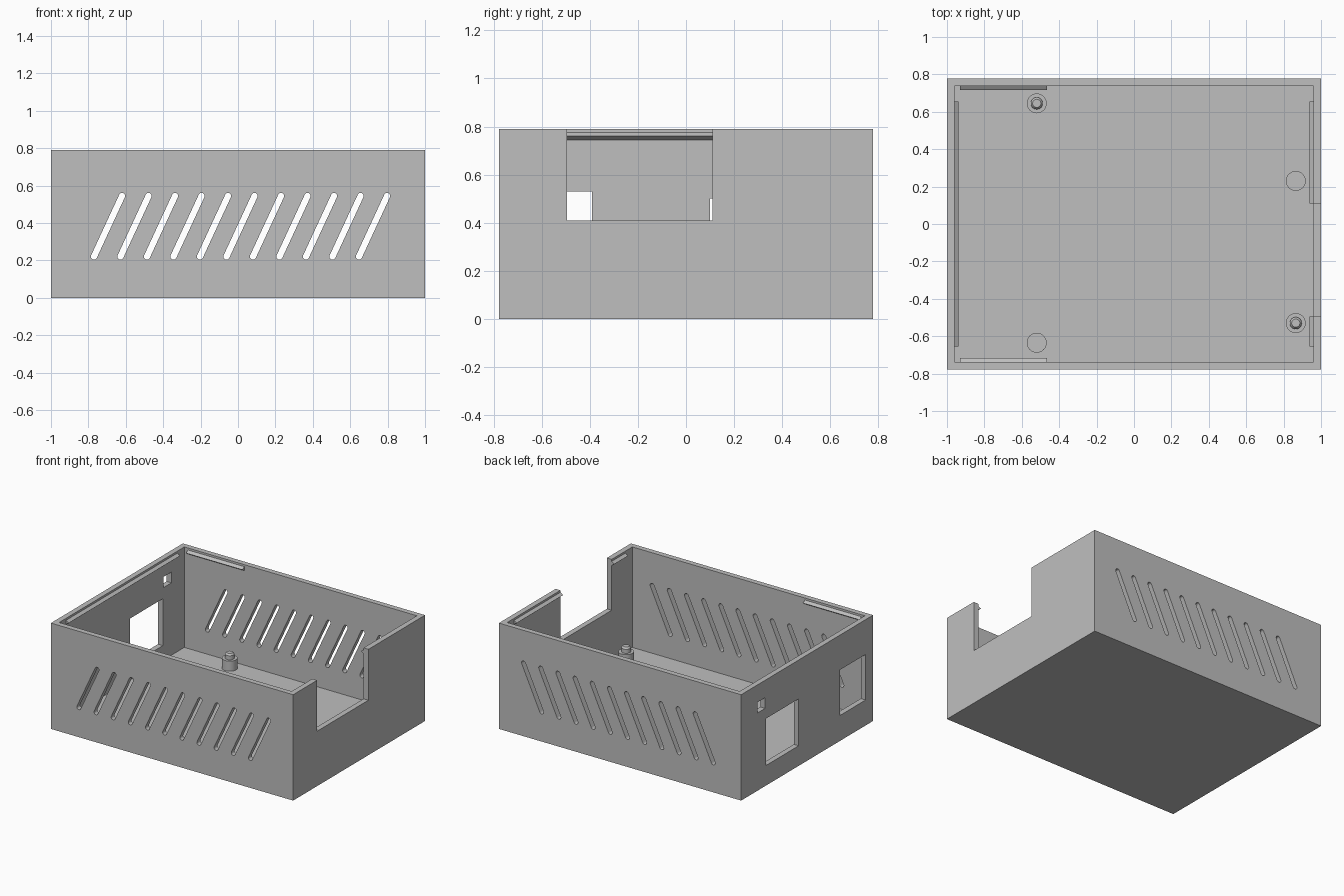
import bpy, bmesh, math
from mathutils import Vector

cube = bpy.data.objects.get("Cube")
if cube:
    bpy.data.objects.remove(cube, do_unlink=True)

HX, HY, H, WALL, FLOOR = 1.0, 0.778, 0.79, 0.04, 0.04
IX, IY = HX - WALL, HY - WALL

grey = bpy.data.materials.new("plain_grey")
grey.use_nodes = True
colour = (0.52, 0.52, 0.52, 1)
grey.diffuse_color = colour
grey.node_tree.nodes["Principled BSDF"].inputs["Base Color"].default_value = colour


def finish(name, bm):
    bmesh.ops.recalc_face_normals(bm, faces=bm.faces)
    mesh = bpy.data.meshes.new(name)
    bm.to_mesh(mesh)
    bm.free()
    mesh.materials.append(grey)
    obj = bpy.data.objects.new(name, mesh)
    bpy.context.collection.objects.link(obj)
    return obj


def prism(bm, points, along):
    """Extrude a closed outline of 3D points along a vector."""
    face = bm.faces.new([bm.verts.new(p) for p in points])
    out = bmesh.ops.extrude_face_region(bm, geom=[face])
    moved = [v for v in out["geom"] if isinstance(v, bmesh.types.BMVert)]
    bmesh.ops.translate(bm, verts=moved, vec=along)


def box(bm, x0, x1, y0, y1, z0, z1):
    prism(bm, [(x0, y0, z0), (x1, y0, z0), (x1, y1, z0), (x0, y1, z0)],
          (0, 0, z1 - z0))


def cut(target, bm):
    """Subtract a mesh from the target, then discard the cutter."""
    cutter = finish("cutter", bm)
    cutter.hide_render = True
    mod = target.modifiers.new("cut", "BOOLEAN")
    mod.operation, mod.solver, mod.object = "DIFFERENCE", "EXACT", cutter
    bpy.context.view_layer.objects.active = target
    bpy.ops.object.modifier_apply(modifier=mod.name)
    bpy.data.objects.remove(cutter, do_unlink=True)


# Open-topped case
bm = bmesh.new()
box(bm, -HX, HX, -HY, HY, 0, H)
case = finish("case", bm)
bm = bmesh.new()
box(bm, -IX, IX, -IY, IY, FLOOR, 1)
cut(case, bm)

# Side openings: tall notch, two windows and a small port
bm = bmesh.new()
NOTCH = (-0.495, 0.11)
box(bm, 0.9, 1.1, *NOTCH, 0.41, 1)
for y0, y1, z0, z1 in [(0.10, 0.485, 0.15, 0.50), (-0.69, -0.39, 0.19, 0.53),
                       (0.495, 0.585, 0.58, 0.66)]:
    box(bm, -1.1, -0.9, y0, y1, z0, z1)

# Slanted vent slots with round ends, through front and back walls
low, high, radius = Vector((-0.77, 0, 0.221)), Vector((-0.62, 0, 0.545)), 0.0165
tilt = math.atan2(high.z - low.z, high.x - low.x)
for i in range(11):
    outline = []
    for centre, start in ((high, tilt - math.pi / 2), (low, tilt + math.pi / 2)):
        for k in range(9):
            a = start + math.pi * k / 8
            outline.append(centre + Vector((radius * math.cos(a) + i * 0.1417, -1,
                                            radius * math.sin(a))))
    prism(bm, outline, (0, 2, 0))
cut(case, bm)


# Snap ridges: triangular section on the inner wall faces
def ridge(name, start, end, inward):
    bm = bmesh.new()
    start, end, inward = Vector(start), Vector(end), Vector(inward)
    section = [(-0.002, 0.745), (0, 0.745), (0.022, 0.76), (0, 0.775), (-0.002, 0.775)]
    prism(bm, [start + inward * d + Vector((0, 0, z)) for d, z in section], end - start)
    finish(name, bm)


for name, s in (("front_ridge", -1), ("back_ridge", 1)):
    ridge(name, (-0.93, s * IY, 0), (-0.465, s * IY, 0), (0, -s, 0))
ridge("right_ridge", (-IX, -0.655, 0), (-IX, 0.655, 0), (1, 0, 0))
ridge("left_ridge_front", (IX, -0.655, 0), (IX, NOTCH[0], 0), (-1, 0, 0))
ridge("left_ridge_back", (IX, NOTCH[1], 0), (IX, 0.655, 0), (-1, 0, 0))


# Standoffs, two of them with a tapered locating pin
def cylinder(name, x, y, z0, z1, r0, r1):
    bm = bmesh.new()
    bmesh.ops.create_cone(bm, cap_ends=True, segments=32, radius1=r0, radius2=r1,
                          depth=z1 - z0)
    bmesh.ops.translate(bm, verts=bm.verts, vec=(x, y, (z0 + z1) / 2))
    obj = finish(name, bm)
    bpy.ops.object.select_all(action="DESELECT")
    obj.select_set(True)
    bpy.context.view_layer.objects.active = obj
    bpy.ops.object.shade_smooth_by_angle(angle=math.radians(30))


TOP = 0.115
for i, (x, y, pinned) in enumerate([(-0.52, 0.645, True), (0.865, -0.53, True),
                                    (-0.52, -0.635, False), (0.865, 0.23, False)]):
    cylinder(f"standoff_{i + 1}", x, y, FLOOR - 0.005, TOP, 0.053, 0.053)
    if pinned:
        cylinder(f"pin_{i + 1}", x, y, TOP - 0.005, 0.145, 0.032, 0.032)
        cylinder(f"pin_tip_{i + 1}", x, y, 0.145, 0.158, 0.032, 0.022)
